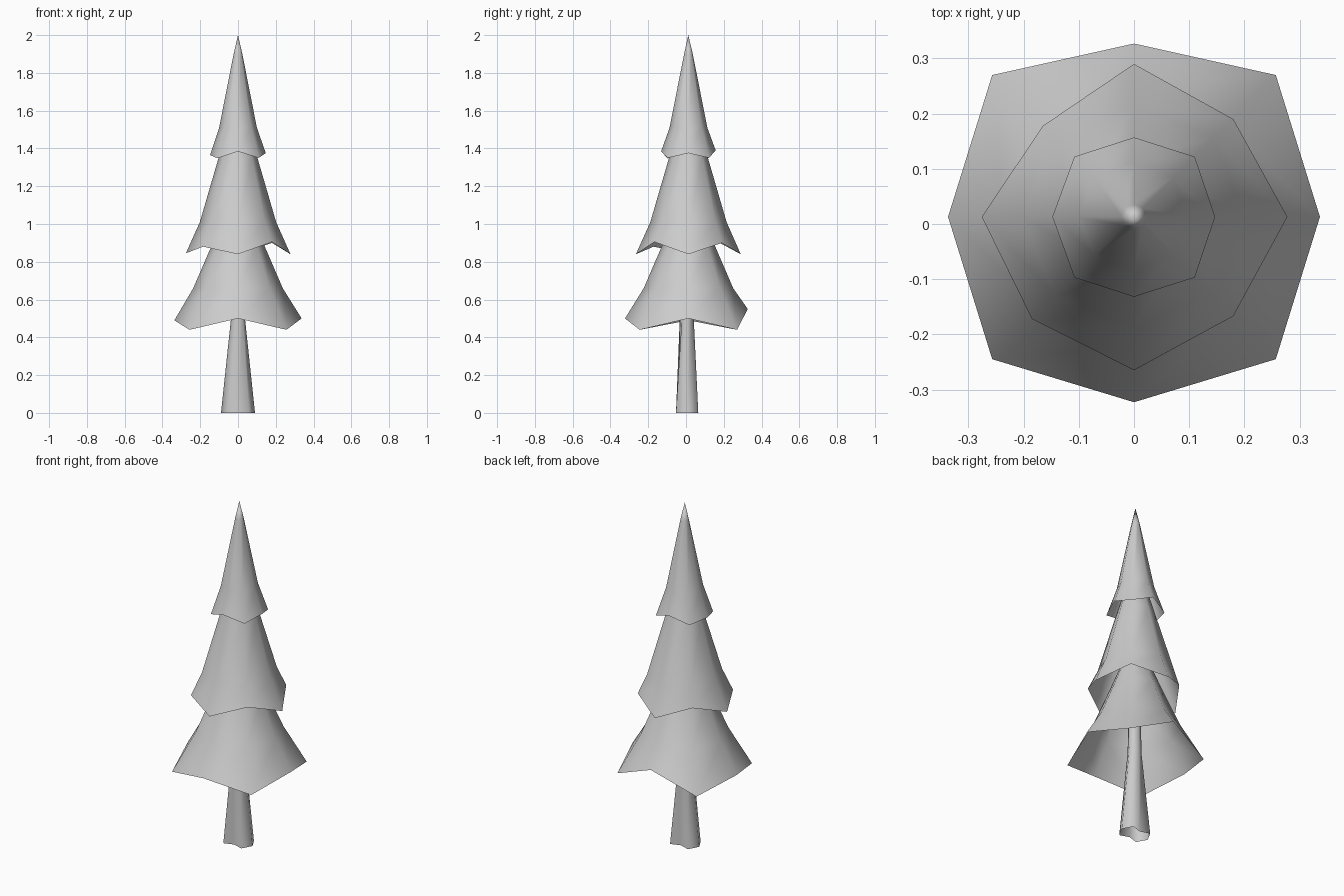
import bpy, bmesh, math

if "Cube" in bpy.data.objects:
    bpy.data.objects.remove(bpy.data.objects["Cube"])

SIDES = 8
CY = 0.013  # the tree axis sits slightly behind the centre


def ring(r, z, cy=CY):
    return [(r * math.cos(i * math.pi / 4), cy + r * math.sin(i * math.pi / 4), z)
            for i in range(SIDES)]


def loft(name, rings, tip=None):
    """Skin a stack of eight-point rings, optionally ending in a point."""
    bm = bmesh.new()
    rows = [[bm.verts.new(p) for p in r] for r in rings]
    for a, b in zip(rows, rows[1:]):
        for i in range(SIDES):
            j = (i + 1) % SIDES
            bm.faces.new((a[i], a[j], b[j], b[i]))
    if tip:
        t = bm.verts.new(tip)
        for i in range(SIDES):
            bm.faces.new((rows[-1][i], rows[-1][(i + 1) % SIDES], t))
    for f in bm.faces:
        f.smooth = True
    me = bpy.data.meshes.new(name)
    bm.to_mesh(me)
    bm.free()
    ob = bpy.data.objects.new(name, me)
    bpy.context.collection.objects.link(ob)
    return ob


# trunk: flared, lobed root narrowing upwards
root = []
for i, (x, y) in enumerate([(.09, 0), (.058, .059), (0, .04), (-.058, .059),
                            (-.09, 0), (-.058, -.059), (0, -.04), (.058, -.059)]):
    root.append((x, y + .006, 0))
loft("trunk", [root, ring(.037, .5, .004), ring(.03, .9, .008)])

# lower branches: long corners droop between the axes
low = [(.337, CY, .50), (.257, .27, .44), (0, .327, .55), (-.257, .27, .44),
       (-.337, CY, .49), (-.257, -.245, .44), (0, -.323, .50), (.257, -.245, .44)]
loft("lower_branches", [low, ring(.237, .66), ring(.14, .885), ring(.085, 1.02)])

# middle branches: corners droop on the axes
mid = [(.278, CY, .84), (.18, .19, .90), (0, .29, .84), (-.165, .178, .90),
       (-.276, CY, .845), (-.185, -.172, .88), (0, -.265, .84), (.18, -.167, .905)]
loft("middle_branches", [mid, ring(.202, 1.01), ring(.103, 1.35), ring(.065, 1.48)])

# top branches with the pointed crown
top = [(.147, CY, 1.375), (.11, .122, 1.35), (0, .157, 1.39), (-.108, .122, 1.35),
       (-.148, CY, 1.365), (-.108, -.097, 1.348), (0, -.132, 1.384), (.11, -.097, 1.35)]
loft("top_branches", [top, ring(.1, 1.51), ring(.023, 1.9)], tip=(0, .012, 2.0))
